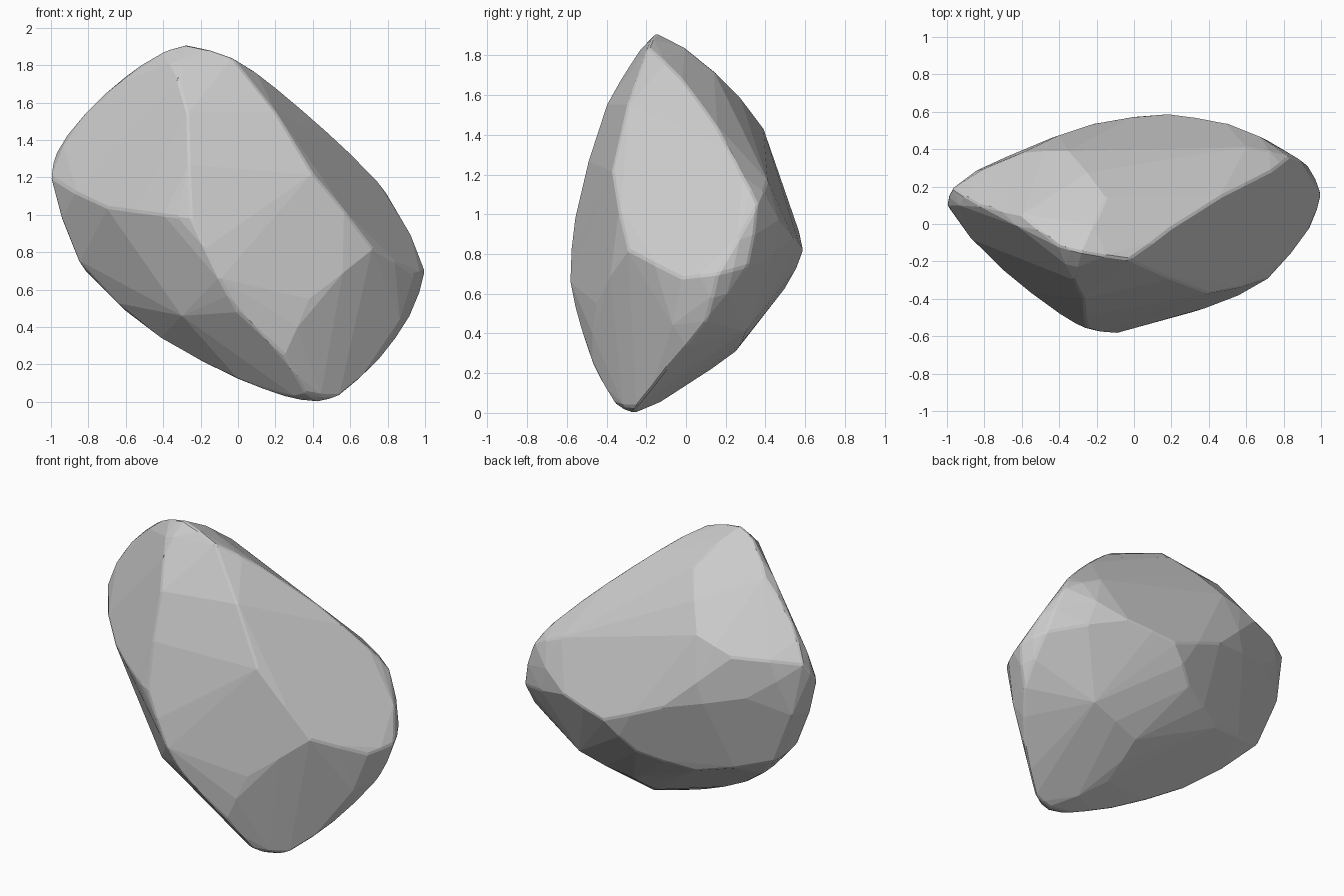
import bpy, bmesh, math

if "Cube" in bpy.data.objects:
    bpy.data.objects.remove(bpy.data.objects["Cube"])

# Corner points of the faceted boulder, grouped by region
crown = [(-.28, -.15, 1.91), (-.4, -.12, 1.87), (-.03, -.19, 1.84), (-.6, .05, 1.74),
         (.2, -.02, 1.68), (-.15, .14, 1.72), (-.32, -.3, 1.72)]
right = [(.4, -.37, 1.22), (.72, -.29, .82), (.47, .15, 1.45), (.83, .36, 1.05), (.73, .28, 1.2),
         (1, .16, .7), (.94, -.02, .68), (.93, .31, .74), (.92, .1, .46)]
front = [(-.27, -.4, 1.55), (-.25, -.56, .98), (-.1, -.585, .66), (.2, -.5, .55),
         (.38, -.45, .55), (-.4, -.48, 1.0), (-.7, -.25, 1.04), (0, -.54, .48)]
left = [(-1, .1, 1.2), (-.97, .19, 1.33), (-.83, .1, 1.53), (-.85, .08, .75)]
back = [(.18, .59, .82), (.49, .54, .88), (0, .5, .63), (-.2, .54, .98), (-.68, .36, 1.1),
        (-.6, .38, 1.35), (-.35, .39, 1.43), (.6, .41, 1.17)]
base = [(.43, -.26, 0), (.54, -.25, .03), (.75, -.1, .22), (.25, -.47, .25), (.36, -.36, .05),
        (.24, -.26, .03), (.2, 0, .14), (0, -.2, .12), (.2, .25, .31), (-.32, .36, .54),
        (-.4, -.05, .33), (-.77, .2, .66), (-.3, -.35, .46), (.55, .3, .41)]


def skin(points):
    """Convex skin around a set of points."""
    bm = bmesh.new()
    for p in points:
        bm.verts.new(p)
    bmesh.ops.convex_hull(bm, input=bm.verts)
    loose = [v for v in bm.verts if not v.link_faces]
    bmesh.ops.delete(bm, geom=loose, context='VERTS')
    bmesh.ops.recalc_face_normals(bm, faces=bm.faces)
    bm.normal_update()
    return bm


def edge_bulges(bm, amount, min_angle):
    """Midpoints of the sharper edges, pushed out so the ridges run in arcs."""
    out = []
    for e in bm.edges:
        if e.calc_face_angle(0) > math.radians(min_angle):
            a, b = e.verts
            d = b.co - a.co
            push = b.normal * d.dot(b.normal) - a.normal * d.dot(a.normal)
            out.append((a.co + b.co) / 2 + push * amount / 8)
    return out


# Rough boulder first, then the same with arched ridges
points = crown + right + front + left + back + base
rough = skin(points)
bulges = edge_bulges(rough, 0.6, 16)
rough.free()
bm = skin(points + bulges)
bmesh.ops.dissolve_limit(bm, angle_limit=math.radians(3), verts=bm.verts, edges=bm.edges)

mesh = bpy.data.meshes.new("boulder")
bm.to_mesh(mesh)
bm.free()
boulder = bpy.data.objects.new("boulder", mesh)
bpy.context.collection.objects.link(boulder)

# Slightly worn edges
wear = boulder.modifiers.new("worn_edges", 'BEVEL')
wear.width = 0.015
wear.segments = 1
wear.limit_method = 'ANGLE'
wear.angle_limit = math.radians(25)
